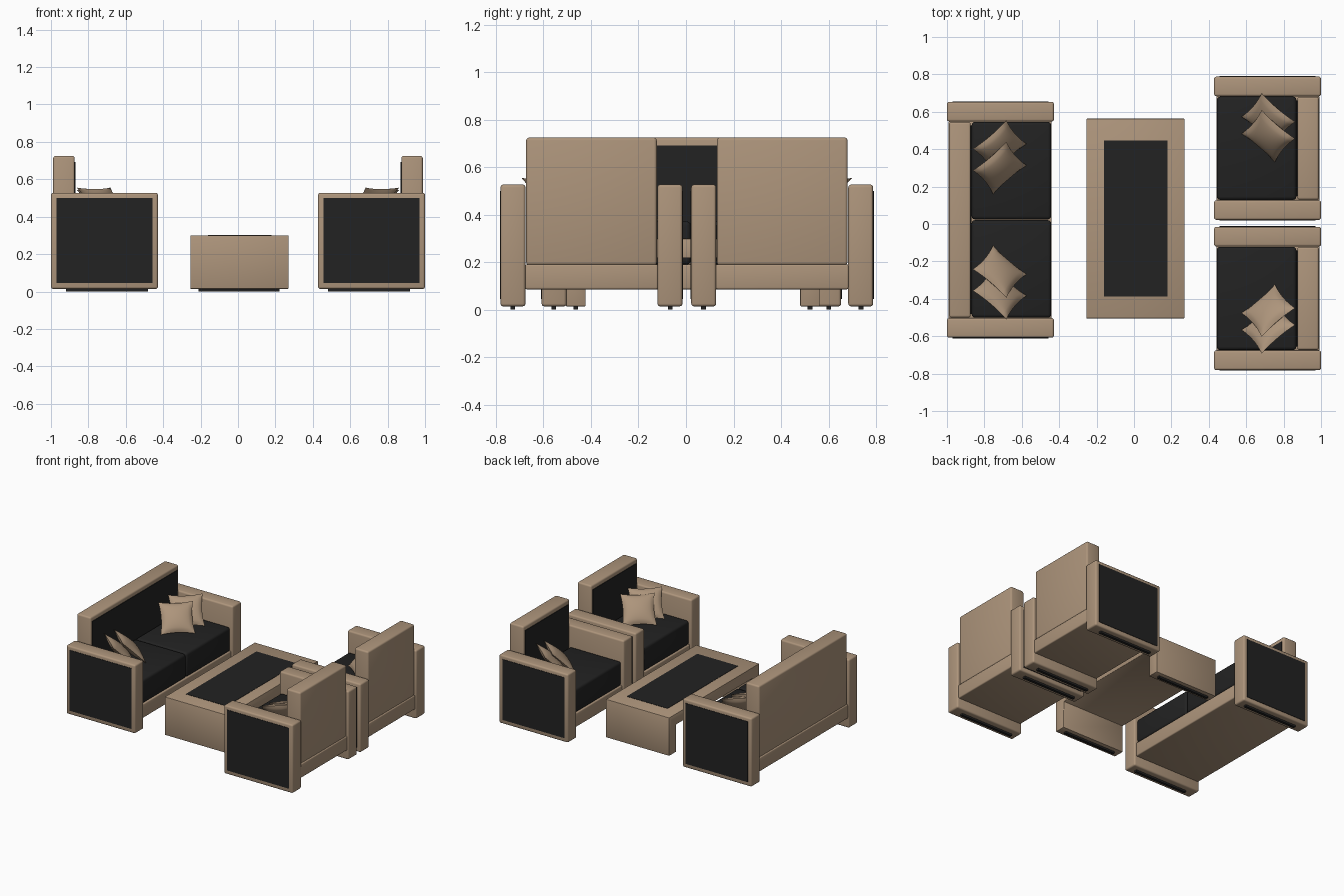
import bpy, bmesh, math
from mathutils import Matrix, Vector

if "Cube" in bpy.data.objects:
    bpy.data.objects.remove(bpy.data.objects["Cube"])


def material(name, rgb):
    m = bpy.data.materials.new(name)
    m.diffuse_color = (*rgb, 1)
    m.use_nodes = True
    m.node_tree.nodes["Principled BSDF"].inputs["Base Color"].default_value = m.diffuse_color
    return m


TAN = material("tan fabric", (0.42, 0.30, 0.20))
BLACK = material("black fabric", (0.016, 0.016, 0.016))


def finish(name, bm, mat, smooth=True):
    me = bpy.data.meshes.new(name)
    bmesh.ops.recalc_face_normals(bm, faces=bm.faces)
    bm.to_mesh(me)
    bm.free()
    me.materials.append(mat)
    ob = bpy.data.objects.new(name, me)
    bpy.context.collection.objects.link(ob)
    if smooth:
        bpy.ops.object.select_all(action='DESELECT')
        ob.select_set(True)
        bpy.context.view_layer.objects.active = ob
        bpy.ops.object.shade_smooth_by_angle(angle=math.radians(40))
    return ob


def box(name, x, y, z, mat, bevel=0.0):
    """Box between pairs of limits, with optional rounded edges."""
    lim = [sorted(p) for p in (x, y, z)]
    bm = bmesh.new()
    bmesh.ops.create_cube(bm, size=1)
    for v in bm.verts:
        v.co = Vector([lim[i][0] if v.co[i] < 0 else lim[i][1] for i in range(3)])
    if bevel:
        bmesh.ops.bevel(bm, geom=bm.edges[:], offset=bevel, segments=3,
                        profile=0.5, affect='EDGES')
    return finish(name, bm, mat, bevel > 0)


def pillow(name, centre, facing, tilt=math.radians(45), h=0.118, t=0.036, n=14):
    """Puffy square with pinched corners, leaning back away from 'facing'."""
    bm = bmesh.new()
    f = Vector((facing[0], facing[1], 0)).normalized()
    up = Vector((0, 0, 1))
    ya = -f * math.cos(tilt) + up * math.sin(tilt)
    za = f * math.sin(tilt) + up * math.cos(tilt)
    xa = ya.cross(za)
    rot = Matrix((xa, ya, za)).transposed()
    for side in (1, -1):
        rows = []
        for i in range(n + 1):
            row = []
            for j in range(n + 1):
                u, v = 2 * i / n - 1, 2 * j / n - 1
                p = Vector((u * h * (1 - 0.1 * (1 - v * v)),
                            v * h * (1 - 0.1 * (1 - u * u)),
                            side * t * ((1 - u * u) * (1 - v * v)) ** 0.55))
                row.append(bm.verts.new(rot @ p + Vector(centre)))
            rows.append(row)
        for i in range(n):
            for j in range(n):
                bm.faces.new((rows[i][j], rows[i + 1][j],
                              rows[i + 1][j + 1], rows[i][j + 1]))
    bmesh.ops.remove_doubles(bm, verts=bm.verts, dist=1e-5)
    finish(name, bm, TAN)


def seating(name, s, cy, half, cushions, corners):
    """Sofa or armchair with its back towards s*x; half = half its width."""
    inner = half - 0.107
    X = lambda a, b: (s * a, s * b)
    # arms with black side panels and foot strips
    for c in (-1, 1):
        end = "left" if c < 0 else "right"
        Y = lambda a, b: (cy + c * a, cy + c * b)
        box(f"{name}_{end}_arm", X(0.428, 1.0), Y(inner, half - 0.002), (0.014, 0.527), TAN, 0.012)
        box(f"{name}_{end}_arm_panel", X(0.456, 0.97), Y(half - 0.007, half + 0.001),
            (0.045, 0.499), BLACK)
        mid = (inner + half) / 2
        box(f"{name}_{end}_foot", X(0.48, 0.92), Y(mid - 0.01, mid + 0.01), (0, 0.02), BLACK)
    # base and back
    wide = (cy - inner - 0.002, cy + inner + 0.002)
    box(f"{name}_base", X(0.44, 0.992), wide, (0.086, 0.191), TAN, 0.008)
    box(f"{name}_back", X(0.873, 0.988), (cy - inner + 0.003, cy + inner - 0.003),
        (0.188, 0.725), TAN, 0.012)
    box(f"{name}_back_panel", X(0.869, 0.877), (cy - inner + 0.022, cy + inner - 0.022),
        (0.2, 0.692), BLACK)
    # seat cushions
    step = 2 * inner / cushions
    for k in range(cushions):
        a = cy - inner + k * step
        box(f"{name}_cushion_{k + 1}", X(0.443, 0.868), (a + 0.002, a + step - 0.002),
            (0.19, 0.372), BLACK, 0.018)
    # pairs of pillows leaning in the corners
    for c in corners:
        gap = 0.355 if cushions > 1 else 0.32
        rear = 0.24 if cushions > 1 else 0.23
        tag = "left" if c < 0 else "right"
        f = (-s * 0.65, -c * 0.76)
        pillow(f"{name}_{tag}_front_pillow", (s * 0.718, cy + c * (half - gap), 0.46), f)
        pillow(f"{name}_{tag}_rear_pillow", (s * 0.718, cy + c * (half - rear), 0.472), f)


seating("sofa", -1, 0.0225, 0.6325, 2, (-1, 1))
seating("rear_armchair", 1, 0.405, 0.385, 1, (1,))
seating("front_armchair", 1, -0.398, 0.385, 1, (-1,))

# coffee table: arch profile extruded across x
y0, y1, w, top, low = -0.505, 0.563, 0.082, 0.3, 0.014
profile = [(y0, low), (y0, top), (y1, top), (y1, low),
           (y1 - w, low), (y1 - w, top - w), (y0 + w, top - w), (y0 + w, low)]
bm = bmesh.new()
face = bm.faces.new([bm.verts.new((-0.255, y, z)) for y, z in profile])
ext = bmesh.ops.extrude_face_region(bm, geom=[face])
bmesh.ops.translate(bm, vec=(0.525, 0, 0),
                    verts=[g for g in ext["geom"] if isinstance(g, bmesh.types.BMVert)])
bmesh.ops.recalc_face_normals(bm, faces=bm.faces)
bmesh.ops.bevel(bm, geom=bm.edges[:], offset=0.004, segments=2, profile=0.5, affect='EDGES')
finish("coffee_table", bm, TAN)
box("table_top_panel", (-0.16, 0.178), (-0.388, 0.447), (0.294, 0.302), BLACK)
for tag, y in (("front", y0 + w / 2), ("rear", y1 - w / 2)):
    box(f"table_{tag}_foot", (-0.21, 0.223), (y - 0.01, y + 0.01), (0, 0.02), BLACK)
